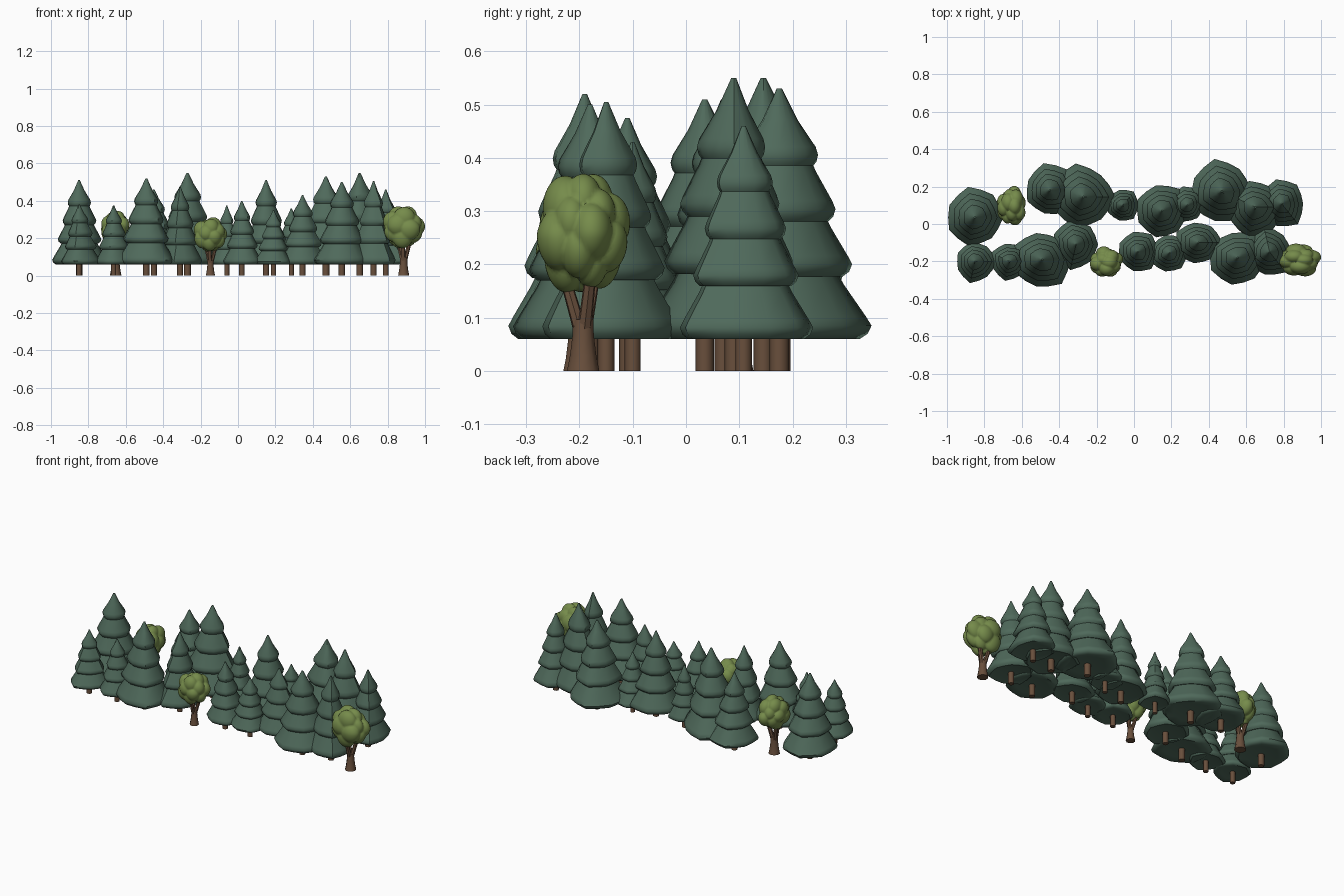
import bpy, bmesh, math, random
from mathutils import Vector

random.seed(11)

cube = bpy.data.objects.get("Cube")
if cube:
    bpy.data.objects.remove(cube, do_unlink=True)


def material(name, rgb):
    mat = bpy.data.materials.new(name)
    mat.use_nodes = True
    mat.diffuse_color = (*rgb, 1)
    mat.node_tree.nodes["Principled BSDF"].inputs["Base Color"].default_value = (*rgb, 1)
    return mat


NEEDLES = material("dark pine green", (0.078, 0.142, 0.104))
LEAVES = material("olive leaf green", (0.18, 0.26, 0.07))
BARK = material("brown bark", (0.14, 0.078, 0.045))


def finish(bm, name, mat, location, angle):
    """Turn a bmesh into a placed, softly shaded object."""
    bmesh.ops.recalc_face_normals(bm, faces=bm.faces)
    mesh = bpy.data.meshes.new(name)
    bm.to_mesh(mesh)
    bm.free()
    mesh.materials.append(mat)
    obj = bpy.data.objects.new(name, mesh)
    bpy.context.collection.objects.link(obj)
    obj.location = location
    bpy.ops.object.select_all(action="DESELECT")
    obj.select_set(True)
    bpy.context.view_layer.objects.active = obj
    bpy.ops.object.shade_smooth_by_angle(angle=math.radians(angle))


def loft(bm, rings):
    """Skin a list of vertex-position rings and cap both ends."""
    loops = [[bm.verts.new(p) for p in ring] for ring in rings]
    n = len(loops[0])
    for low, high in zip(loops, loops[1:]):
        for i in range(n):
            j = (i + 1) % n
            bm.faces.new((low[i], low[j], high[j], high[i]))
    bm.faces.new(loops[0][::-1])
    bm.faces.new(loops[-1])


def circle(center, radius, outline):
    n = len(outline)
    return [Vector(center) + Vector((math.cos(math.tau * i / n), math.sin(math.tau * i / n), 0))
            * radius * k for i, k in enumerate(outline)]


# Skirt tiers: height fraction of the hem, hem radius, height fraction and radius of the top
TIERS = [(0.0, 1.0, 0.36, 0.48), (0.25, 0.79, 0.58, 0.38),
         (0.47, 0.61, 0.8, 0.24), (0.69, 0.42, 1.0, 0.03)]
HEM = 0.06


def conifer(label, x, y, radius, height):
    # Uneven seven-cornered outline, shared by all tiers of one tree
    corners = [random.uniform(0.92, 1.15) for _ in range(7)]
    outline = []
    for a, b in zip(corners, corners[1:] + corners[:1]):
        outline += [a, (a + b) * 0.47]
    bm = bmesh.new()
    span = height - HEM
    for low, hem, high, tip in TIERS:
        z0, z1 = HEM + low * span, HEM + high * span
        rise = z1 - z0
        r0, r1 = hem * radius, tip * radius
        profile = [(0.6, 0.05), (0.87, 0.0), (0.96, 0.06), (1.0, 0.15), (0.94, 0.25)]
        rings = [circle((0, 0, z0 + t * rise), r0 * k, outline) for k, t in profile]
        rings.append(circle((0, 0, z0 + 0.6 * rise), r1 + (r0 - r1) * 0.43, outline))
        rings.append(circle((0, 0, z1), r1, outline))
        loft(bm, rings)
    finish(bm, f"conifer_foliage_{label}", NEEDLES, (x, y, 0), 50)
    # Straight trunk
    bm = bmesh.new()
    r = 0.007 + radius * 0.07
    loft(bm, [circle((0, 0, z), r, [1] * 8) for z in (0, HEM + 0.06)])
    finish(bm, f"conifer_trunk_{label}", BARK, (x, y, 0), 50)


def broadleaf(label, x, y, rx, ry, bottom, top):
    # Lobes spread unevenly over a ball; the crown surface is their outer hull
    lobes = []
    count = 18
    for i in range(count):
        z = 1 - 2 * (i + 0.5) / count
        a = i * math.pi * (3 - math.sqrt(5))
        ring = math.sqrt(1 - z * z)
        direction = Vector((ring * math.cos(a), ring * math.sin(a), z))
        lobes.append((direction * random.uniform(0.5, 0.66), random.uniform(0.4, 0.52)))
    bm = bmesh.new()
    bmesh.ops.create_icosphere(bm, subdivisions=5, radius=1)
    for v in bm.verts:
        d = v.co.normalized()
        reach = 0.75
        for c, s in lobes:
            along = d.dot(c)
            inside = s * s - c.length_squared + along * along
            if inside > 0:
                reach = max(reach, along + math.sqrt(inside))
        p = d * reach
        p.z = max(p.z, -0.94)
        # Crown narrows a little toward its base
        taper = 1 - 0.12 * max(0, -p.z)
        v.co = (p.x * taper, p.y * taper, p.z)
    # Fit the lumpy crown to its half-widths
    half = Vector((rx, ry, (top - bottom) / 2))
    scale = [half[i] / max(abs(v.co[i]) for v in bm.verts) for i in range(3)]
    bmesh.ops.scale(bm, vec=scale, verts=bm.verts)
    finish(bm, f"leafy_crown_{label}", LEAVES, (x, y, (top + bottom) / 2), 60)
    # Flared trunk that forks into leaning branches
    bm = bmesh.new()
    s = bottom / 0.15
    trunk = [(0, 0.032), (0.03, 0.026), (0.07, 0.021), (0.1, 0.02)]
    loft(bm, [circle((0, 0, z * s), r * s, [1] * 9) for z, r in trunk])
    for k in range(3):
        a = math.tau * k / 3 + 0.4
        side = Vector((math.cos(a), math.sin(a), 0))
        loft(bm, [circle(side * 0.006 * s + Vector((0, 0, 0.08 * s)), 0.014 * s, [1] * 7),
                  circle(side * 0.038 * s + Vector((0, 0, 0.19 * s)), 0.011 * s, [1] * 7)])
    finish(bm, f"leafy_trunk_{label}", BARK, (x, y, 0), 50)


# Conifers: x, y, skirt radius, height
BACK_ROW = [(-0.85, 0.035, 0.148, 0.51), (-0.45, 0.18, 0.135, 0.46), (-0.27, 0.145, 0.16, 0.55),
            (-0.06, 0.1, 0.09, 0.375), (0.15, 0.07, 0.135, 0.51), (0.285, 0.1, 0.09, 0.36),
            (0.47, 0.175, 0.162, 0.53), (0.65, 0.09, 0.148, 0.55), (0.79, 0.108, 0.122, 0.46)]
FRONT_ROW = [(-0.85, -0.2, 0.108, 0.38), (-0.665, -0.2, 0.1, 0.375), (-0.49, -0.19, 0.148, 0.52),
             (-0.31, -0.11, 0.122, 0.475), (0.02, -0.15, 0.11, 0.4), (0.19, -0.155, 0.098, 0.35),
             (0.345, -0.1, 0.115, 0.43), (0.555, -0.18, 0.14, 0.5), (0.725, -0.15, 0.125, 0.505)]
for row, trees in (("back", BACK_ROW), ("front", FRONT_ROW)):
    for i, tree in enumerate(trees):
        conifer(f"{row}_{i + 1}", *tree)

# Broadleaf trees: x, y, crown half-widths, crown bottom and top
broadleaf("back", -0.655, 0.095, 0.077, 0.108, 0.15, 0.345)
broadleaf("front_middle", -0.148, -0.205, 0.09, 0.085, 0.12, 0.312)
broadleaf("front_end", 0.885, -0.193, 0.115, 0.088, 0.145, 0.37)
